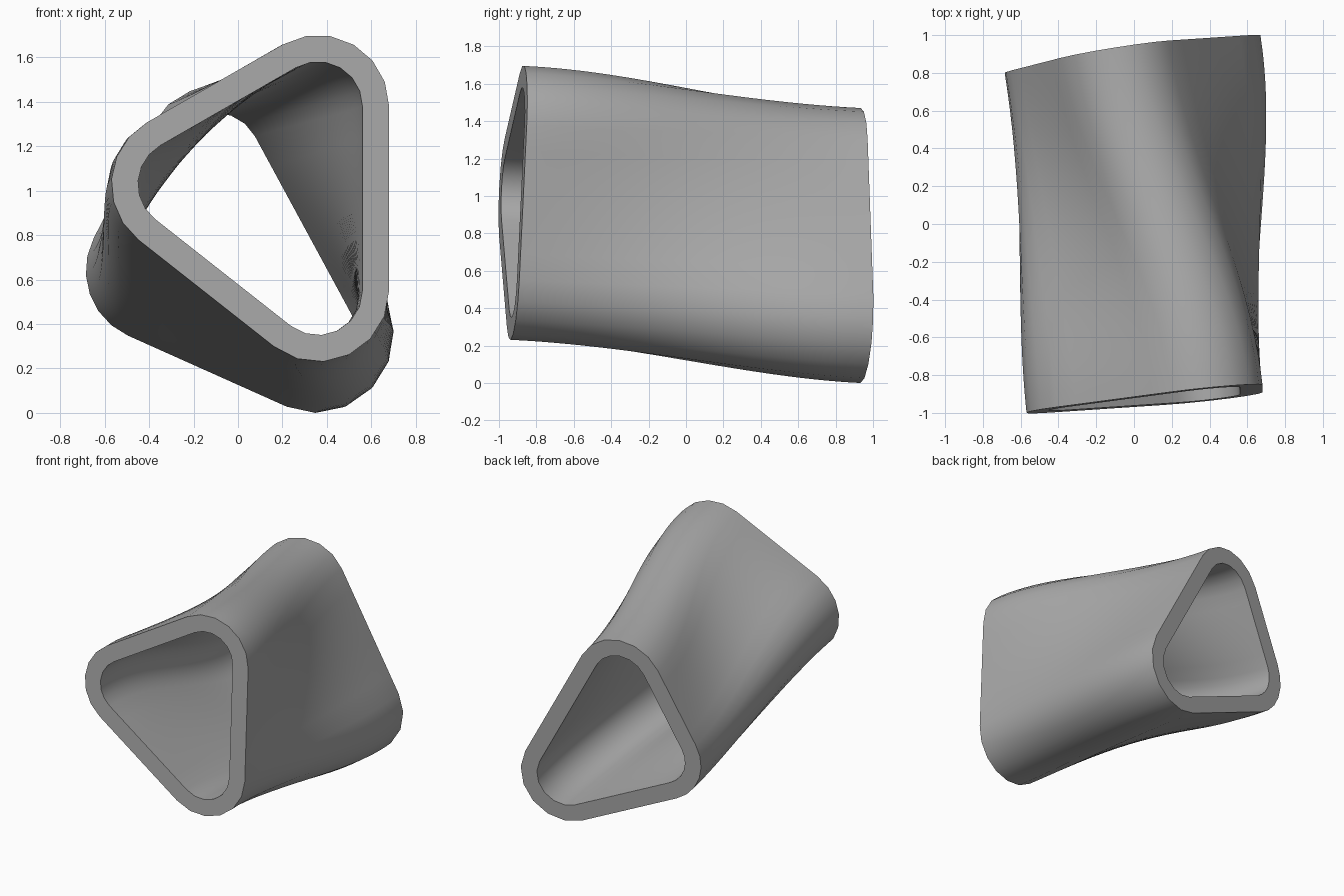
import bpy, bmesh, math
from mathutils import Vector

cube = bpy.data.objects.get("Cube")
if cube:
    bpy.data.objects.remove(cube, do_unlink=True)

# Corner centres (x, z) of each rounded triangle: top, left, bottom
FRONT = [(0.36, 1.38), (-0.25, 1.03), (0.36, 0.55)]
BACK = [(-0.10, 1.15), (-0.365, 0.64), (0.35, 0.32)]
# End planes: y = a + b*x + c*z
FRONT_PLANE = (-0.989, 0.105, 0.048)
BACK_PLANE = (0.877, 0.1595, 0.05)
OUTER, INNER = 0.32, 0.20
ARC, SIDE, RINGS = 6, 6, 24


def outline(centres, radius, plane):
    """Rounded triangle, counter-clockwise, laid on a slanted plane."""
    a, b, c = plane
    pts = [Vector(p) for p in centres]
    angles = []                       # outward direction of the side after each corner
    for i in range(3):
        d = pts[(i + 1) % 3] - pts[i]
        angles.append(math.atan2(-d.x, d.y))
    ring = []
    for i in range(3):
        start, end = angles[i - 1], angles[i]
        sweep = (end - start) % (2 * math.pi)
        for k in range(ARC + 1):      # rounded corner
            t = start + sweep * k / ARC
            ring.append(pts[i] + radius * Vector((math.cos(t), math.sin(t))))
        off = radius * Vector((math.cos(end), math.sin(end)))
        for k in range(1, SIDE):      # straight side
            ring.append(pts[i].lerp(pts[(i + 1) % 3], k / SIDE) + off)
    return [Vector((p.x, a + b * p.x + c * p.y, p.y)) for p in ring]


def bridge(bm, r0, r1):
    n = len(r0)
    for i in range(n):
        j = (i + 1) % n
        bm.faces.new((r0[i], r0[j], r1[j], r1[i]))


def loft(bm, radius):
    """Skin between the two ends, leaving each end square to its plane."""
    front = outline(FRONT, radius, FRONT_PLANE)
    back = outline(BACK, radius, BACK_PLANE)
    n0 = Vector((-FRONT_PLANE[1], 1, -FRONT_PLANE[2])).normalized()
    n1 = Vector((-BACK_PLANE[1], 1, -BACK_PLANE[2])).normalized()
    rings = []
    for r in range(RINGS + 1):
        t = r / RINGS
        h = 3 * t**2 - 2 * t**3
        m0, m1 = t**3 - 2 * t**2 + t, t**3 - t**2
        ring = []
        for p, q in zip(front, back):
            length = (q - p).length
            ring.append(bm.verts.new(p * (1 - h) + q * h + (n0 * m0 + n1 * m1) * length))
        rings.append(ring)
    for r0, r1 in zip(rings, rings[1:]):
        bridge(bm, r0, r1)
    return rings


# Twisted tube: outer skin, inner skin and the two end rims
bm = bmesh.new()
outer = loft(bm, OUTER)
inner = loft(bm, INNER)
for end in (0, -1):
    bridge(bm, outer[end], inner[end])
bmesh.ops.recalc_face_normals(bm, faces=bm.faces)
mesh = bpy.data.meshes.new("twisted_tube")
bm.to_mesh(mesh)
bm.free()
tube = bpy.data.objects.new("twisted_tube", mesh)
bpy.context.collection.objects.link(tube)

# Plain grey
grey = bpy.data.materials.new("plain_grey")
grey.use_nodes = True
colour = (0.4, 0.4, 0.4, 1)
grey.diffuse_color = colour
grey.node_tree.nodes["Principled BSDF"].inputs["Base Color"].default_value = colour
mesh.materials.append(grey)

bpy.ops.object.select_all(action='DESELECT')
tube.select_set(True)
bpy.context.view_layer.objects.active = tube
bpy.ops.object.shade_smooth_by_angle(angle=math.radians(35))
